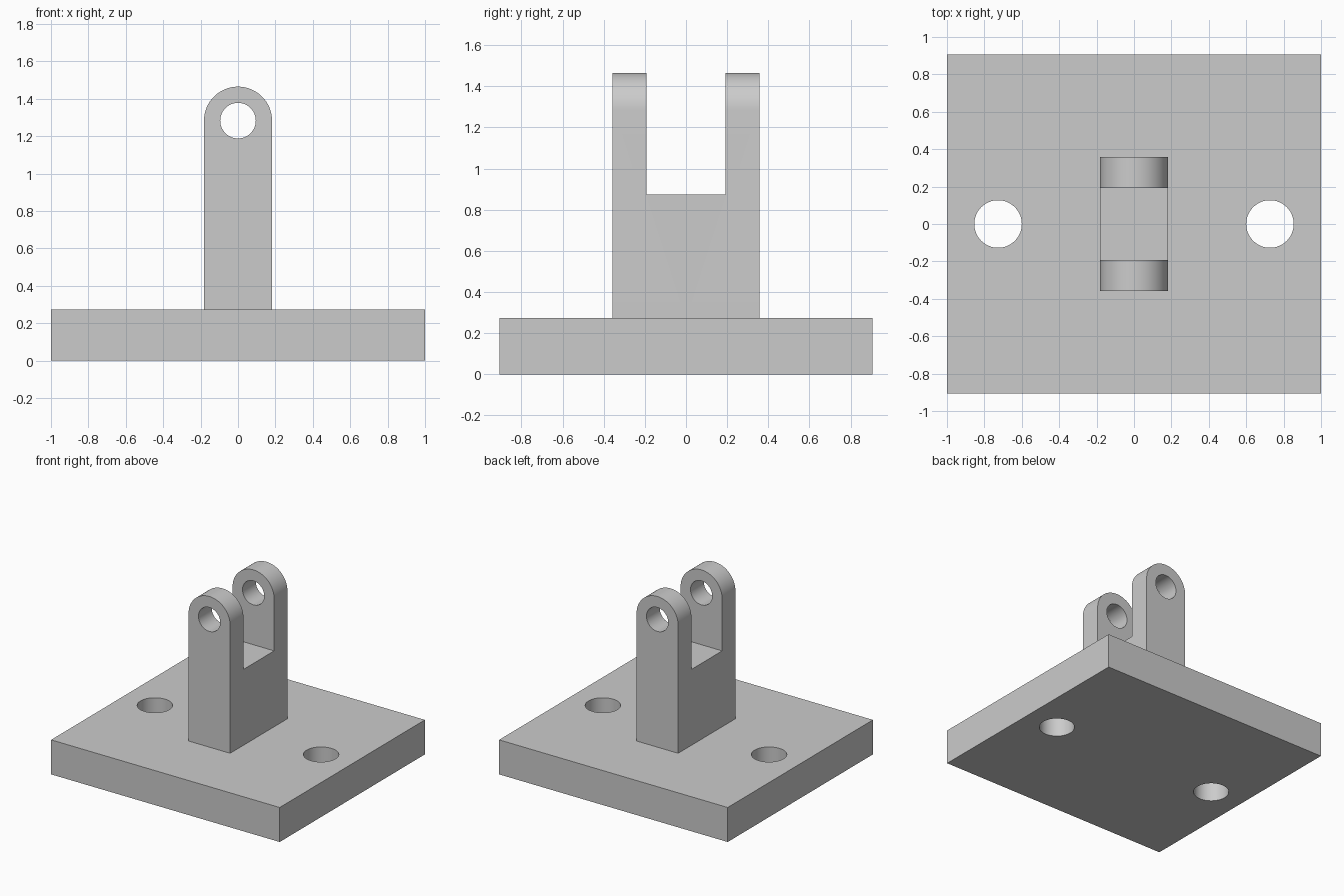
import bpy, bmesh, math
from mathutils import Matrix

if "Cube" in bpy.data.objects:
    bpy.data.objects.remove(bpy.data.objects["Cube"], do_unlink=True)

# Dimensions
PLATE_X, PLATE_Y, PLATE_Z = 1.0, 0.907, 0.273
POST_X, POST_Y = 0.182, 0.358
SLOT_Y, SLOT_Z = 0.192, 0.873
PIN_Z, PIN_R = 1.283, 0.095
BOLT_X, BOLT_R = 0.727, 0.127

grey = bpy.data.materials.new("plain_grey")
grey.use_nodes = True
colour = (0.6, 0.6, 0.6, 1)
grey.diffuse_color = colour
grey.node_tree.nodes["Principled BSDF"].inputs["Base Color"].default_value = colour


def finish(name, bm):
    bmesh.ops.recalc_face_normals(bm, faces=bm.faces)
    mesh = bpy.data.meshes.new(name)
    bm.to_mesh(mesh)
    bm.free()
    mesh.materials.append(grey)
    ob = bpy.data.objects.new(name, mesh)
    bpy.context.collection.objects.link(ob)
    return ob


def box(name, half_x, half_y, z0, z1):
    bm = bmesh.new()
    bmesh.ops.create_cube(bm, size=1, matrix=Matrix.Translation((0, 0, (z0 + z1) / 2))
                          @ Matrix.Diagonal((2 * half_x, 2 * half_y, z1 - z0, 1)))
    return finish(name, bm)


def cylinder(name, radius, length, matrix):
    bm = bmesh.new()
    bmesh.ops.create_cone(bm, cap_ends=True, segments=64, radius1=radius,
                          radius2=radius, depth=length, matrix=matrix)
    return finish(name, bm)


def combine(target, tool, operation):
    mod = target.modifiers.new(tool.name, "BOOLEAN")
    mod.operation, mod.object, mod.solver = operation, tool, "EXACT"
    bpy.ops.object.select_all(action="DESELECT")
    bpy.context.view_layer.objects.active = target
    target.select_set(True)
    bpy.ops.object.modifier_apply(modifier=mod.name)
    bpy.data.objects.remove(tool, do_unlink=True)


# Upright post: round-topped outline extruded front to back
bm = bmesh.new()
outline = [(-POST_X, PLATE_Z / 2), (POST_X, PLATE_Z / 2)]
steps = 32
for i in range(steps + 1):
    a = math.pi * i / steps
    outline.append((POST_X * math.cos(a), PIN_Z + POST_X * math.sin(a)))
face = bm.faces.new([bm.verts.new((x, -POST_Y, z)) for x, z in outline])
extruded = bmesh.ops.extrude_face_region(bm, geom=[face])["geom"]
bmesh.ops.translate(bm, vec=(0, 2 * POST_Y, 0),
                    verts=[v for v in extruded if isinstance(v, bmesh.types.BMVert)])
post = finish("clevis_post", bm)

# Fork slot and cross pin hole
combine(post, box("slot_cutter", 1, SLOT_Y, SLOT_Z, 2), "DIFFERENCE")
pin_matrix = Matrix.Translation((0, 0, PIN_Z)) @ Matrix.Rotation(math.pi / 2, 4, "X")
combine(post, cylinder("pin_cutter", PIN_R, 2, pin_matrix), "DIFFERENCE")

# Base plate with two bolt holes, joined to the post
bracket = box("clevis_bracket", PLATE_X, PLATE_Y, 0, PLATE_Z)
for side in (-1, 1):
    bolt_matrix = Matrix.Translation((side * BOLT_X, 0, PLATE_Z / 2))
    combine(bracket, cylinder("bolt_cutter", BOLT_R, 1, bolt_matrix), "DIFFERENCE")
combine(bracket, post, "UNION")

bpy.ops.object.shade_smooth_by_angle(angle=math.radians(30))
